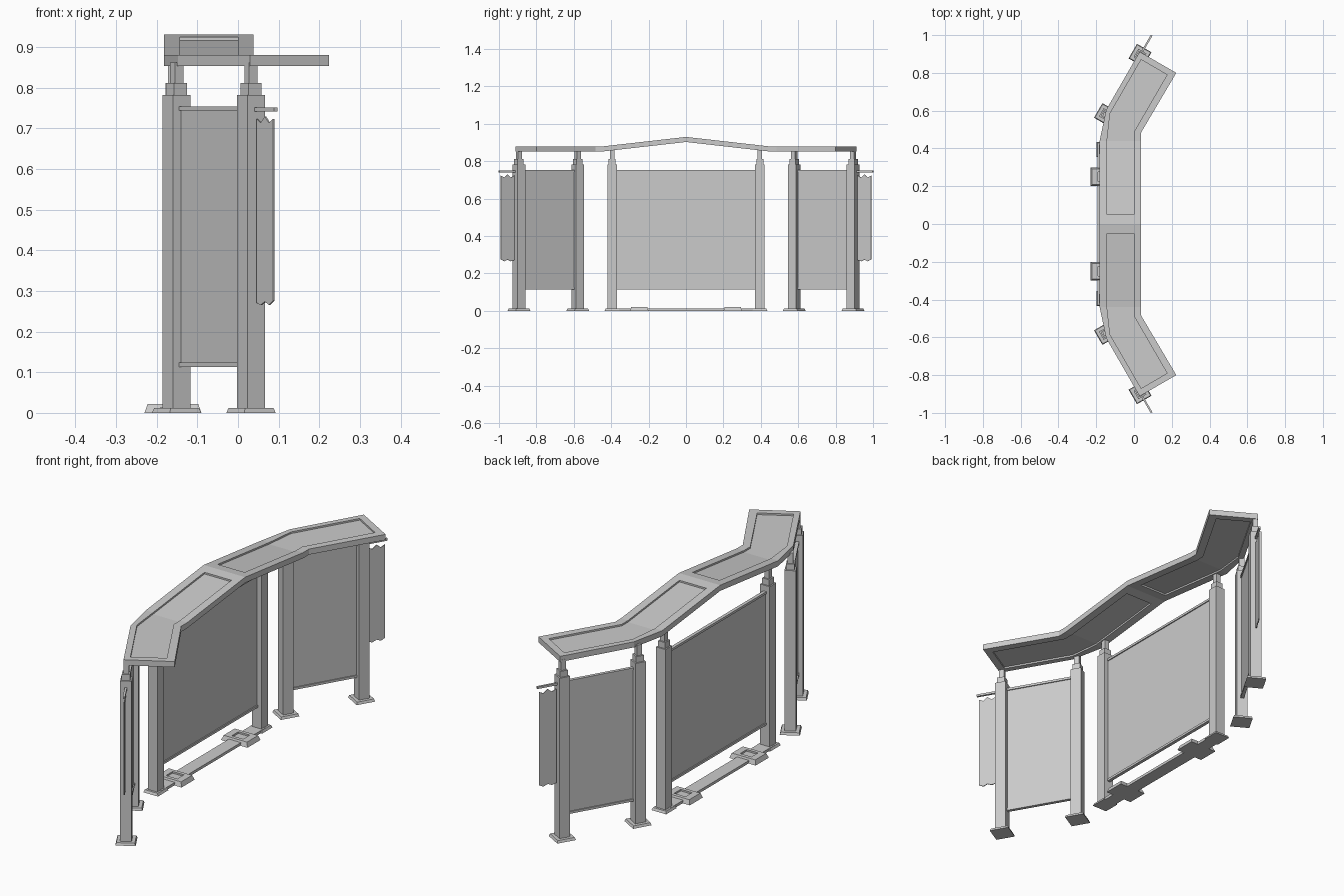
import bpy, bmesh
from math import radians, sin, cos

if "Cube" in bpy.data.objects:
    bpy.data.objects.remove(bpy.data.objects["Cube"])


def make(name, bm, loc=(0, 0, 0), rot=0.0):
    bmesh.ops.recalc_face_normals(bm, faces=bm.faces[:])
    me = bpy.data.meshes.new(name)
    bm.to_mesh(me)
    bm.free()
    ob = bpy.data.objects.new(name, me)
    ob.location = loc
    ob.rotation_euler[2] = rot
    bpy.context.collection.objects.link(ob)
    return ob


def add_block(bm, sx, sy, z0, z1, taper=0.0, recess=None):
    """Block centred on the z axis; the top is pulled in by taper on each side."""
    def ring(hx, hy, z):
        return [bm.verts.new((a * hx, b * hy, z)) for a, b in ((-1, -1), (1, -1), (1, 1), (-1, 1))]
    lo, hi = ring(sx / 2, sy / 2, z0), ring(sx / 2 - taper, sy / 2 - taper, z1)
    bm.faces.new(lo[::-1])
    rings = [lo, hi]
    if recess:
        hx, hy, depth = recess
        rings += [ring(hx, hy, z1), ring(hx, hy, z1 - depth)]
    for a, b in zip(rings, rings[1:]):
        for i in range(4):
            j = (i + 1) % 4
            bm.faces.new((a[i], a[j], b[j], b[i]))
    bm.faces.new(rings[-1])


def block(name, x, y, sx, sy, z0, z1, rot=0.0, taper=0.0, recess=None):
    bm = bmesh.new()
    add_block(bm, sx, sy, z0, z1, taper, recess)
    return make(name, bm, (x, y, 0), rot)


def post(name, x, y, rot=0.0, foot=True):
    """Square shaft with a stepped neck and an optional foot plate."""
    bm = bmesh.new()
    if foot:
        add_block(bm, 0.089, 0.089, 0, 0.012, 0.004)
    add_block(bm, 0.05, 0.05, 0.005, 0.782)
    add_block(bm, 0.037, 0.037, 0.782, 0.811)
    add_block(bm, 0.024, 0.024, 0.811, 0.862)
    make(name, bm, (x, y, 0), rot)


def panel(name, x, y, length, rot=0.0):
    """Thin sheet between an upper and a lower rail."""
    bm = bmesh.new()
    add_block(bm, 0.006, length, 0.12, 0.75)
    add_block(bm, 0.016, length, 0.743, 0.754)
    add_block(bm, 0.016, length, 0.113, 0.124)
    make(name, bm, (x, y, 0), rot)


# Roof: one half as a frame with a recessed sheet, mirrored across y
outer = [(-0.182, 0), (-0.182, 0.44), (-0.147, 0.605), (0.03, 0.912),
         (0.224, 0.80), (0.038, 0.485), (0.038, 0.44), (0.038, 0)]
inner = [(-0.143, 0.05), (-0.143, 0.44), (-0.127, 0.585), (0.038, 0.87),
         (0.175, 0.79), (0.0, 0.488), (0.0, 0.44), (0.0, 0.05)]
bm = bmesh.new()


def roof_loop(pts, drop):
    return [bm.verts.new((x, y, 0.93 - 0.05 * min(y / 0.44, 1) - drop)) for x, y in pts]


T = 0.027
out_top, out_bot = roof_loop(outer, 0), roof_loop(outer, T)
in_top, in_bot = roof_loop(inner, 0), roof_loop(inner, T)
sheet_top, sheet_bot = roof_loop(inner, 0.008), roof_loop(inner, T - 0.008)
for a, b, last in ((out_top, out_bot, False), (out_top, in_top, True), (out_bot, in_bot, True),
                   (in_top, sheet_top, True), (in_bot, sheet_bot, True)):
    for i in range(8 if last else 7):
        j = (i + 1) % 8
        bm.faces.new((a[i], a[j], b[j], b[i]))
for s in (sheet_top, sheet_bot):
    for i in range(3):
        bm.faces.new((s[i], s[i + 1], s[6 - i], s[7 - i]))
roof = make("roof", bm)
mod = roof.modifiers.new("mirror", "MIRROR")
mod.use_axis = (False, True, False)

# Middle panel and floor strip
panel("middle_panel", -0.16, 0, 0.75)
block("floor_strip", -0.16, 0, 0.064, 0.80, 0, 0.013)

for s, side in ((1, "left"), (-1, "right")):
    rot = -s * radians(30)
    dx, dy = sin(radians(30)), s * cos(radians(30))

    # Middle posts, end plates and recessed floor pads
    post(f"middle_post_{side}", -0.16, s * 0.395, foot=False)
    block(f"end_plate_{side}", -0.16, s * 0.395, 0.078, 0.08, 0, 0.012, taper=0.005)
    block(f"floor_pad_{side}", -0.16, s * 0.25, 0.14, 0.10, 0, 0.022, taper=0.008,
          recess=(0.03, 0.025, 0.008))

    # Wing posts and panel
    ix, iy, ox, oy = -0.151, s * 0.579, 0.032, s * 0.893
    post(f"inner_wing_post_{side}", ix, iy, rot)
    post(f"outer_wing_post_{side}", ox, oy, rot)
    panel(f"wing_panel_{side}", (ix + ox) / 2, (iy + oy) / 2, 0.32, rot)

    # Banner rod and ragged-edged banner beyond the outer post
    block(f"banner_rod_{side}", ox + dx * 0.07, oy + dy * 0.07, 0.01, 0.105, 0.741, 0.751, rot)
    bm = bmesh.new()
    top = [0.723, 0.713, 0.729, 0.713, 0.723]
    bottom = [0.271, 0.265, 0.274, 0.265, 0.276]
    cols = []
    for k in range(5):
        t = s * (0.03 + 0.0205 * k)
        cols.append([bm.verts.new((x, t, z)) for x, z in
                     ((-0.002, bottom[k]), (0.002, bottom[k]), (0.002, top[k]), (-0.002, top[k]))])
    for a, b in zip(cols, cols[1:]):
        for i in range(4):
            j = (i + 1) % 4
            bm.faces.new((a[i], a[j], b[j], b[i]))
    bm.faces.new(cols[0])
    bm.faces.new(cols[-1])
    make(f"banner_{side}", bm, (ox, oy, 0), rot)
